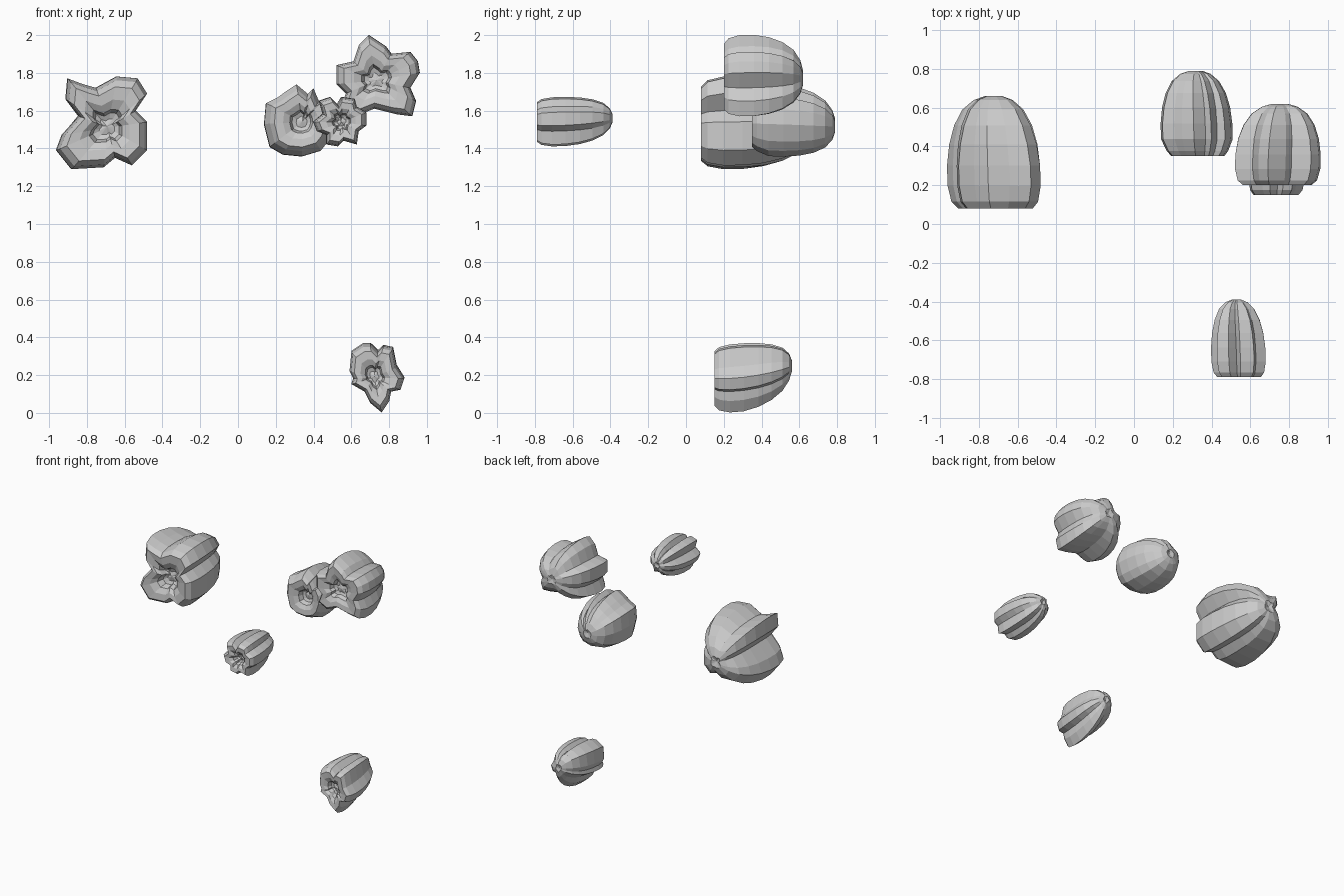
import bpy, bmesh

# Shared lengthwise profile: (share of outline radius, share of length from front)
PROFILE = [(.17, .15), (.29, .13), (.36, .05), (.55, .01), (.80, 0), (.93, .06),
           (1.0, .20), (1.0, .38), (.95, .57), (.84, .74), (.66, .88), (.42, .965), (.18, 1.0)]


def pod(name, center, y0, y1, outline, drift=(0, 0), front=1.0):
    """Lobed hollow-fronted pod: the outline (x, z) is swept along y by the profile."""
    cx, cz = center
    mean = sum(((x - cx) ** 2 + (z - cz) ** 2) ** .5 for x, z in outline) / len(outline)
    bm = bmesh.new()
    rings = []
    for i, (s, t) in enumerate(PROFILE):
        if i < 6:
            s *= front
        soft = .45 * max(0, t - .4)          # grooves get shallower toward the back
        ox, oz = drift[0] * t * t, drift[1] * t * t
        ring = []
        for x, z in outline:
            dx, dz = x - cx, z - cz
            k = s * (1 - soft + soft * mean / (dx * dx + dz * dz) ** .5)
            ring.append(bm.verts.new((cx + dx * k + ox, y0 + (y1 - y0) * t, cz + dz * k + oz)))
        rings.append(ring)
    n = len(outline)
    for a, b in zip(rings, rings[1:]):
        for j in range(n):
            bm.faces.new((a[j], a[(j + 1) % n], b[(j + 1) % n], b[j]))
    # cavity floor and slightly dimpled tail
    for ring, y in ((rings[0], PROFILE[0][1] - .02), (rings[-1], .975)):
        mid = sum((v.co for v in ring), ring[0].co * 0) / n
        tip = bm.verts.new((mid.x, y0 + (y1 - y0) * y, mid.z))
        for j in range(n):
            bm.faces.new((ring[j], ring[(j + 1) % n], tip))
    bmesh.ops.recalc_face_normals(bm, faces=bm.faces)
    me = bpy.data.meshes.new(name)
    bm.to_mesh(me)
    bm.free()
    bpy.context.collection.objects.link(bpy.data.objects.new(name, me))


# Large four-lobed pod on the left
pod("large_left_pod", (-.69, 1.51), .08, .66, [
    (-.90, 1.77), (-.91, 1.66), (-.84, 1.57), (-.93, 1.47), (-.96, 1.39), (-.88, 1.29),
    (-.71, 1.30), (-.65, 1.35), (-.56, 1.31), (-.48, 1.39), (-.48, 1.54), (-.54, 1.60),
    (-.48, 1.69), (-.53, 1.77), (-.64, 1.78), (-.75, 1.72), (-.82, 1.74)], (-.03, .01))

# Rounder pod in the middle
pod("middle_pod", (.34, 1.54), .35, .79, [
    (.31, 1.74), (.25, 1.70), (.21, 1.67), (.15, 1.64), (.14, 1.53), (.17, 1.41),
    (.24, 1.37), (.34, 1.36), (.44, 1.39), (.48, 1.44), (.51, 1.53), (.50, 1.61),
    (.47, 1.67), (.43, 1.65), (.40, 1.72), (.37, 1.69)], (-.02, -.02), .92)

# Five-lobed pod at the upper right
pod("upper_right_pod", (.73, 1.76), .20, .62, [
    (.69, 2.00), (.64, 1.95), (.61, 1.86), (.52, 1.84), (.52, 1.74), (.57, 1.69),
    (.54, 1.61), (.62, 1.57), (.72, 1.61), (.84, 1.58), (.92, 1.57), (.94, 1.65),
    (.91, 1.72), (.96, 1.80), (.95, 1.86), (.91, 1.91), (.81, 1.90), (.78, 1.94)], (.02, .01))

# Small slim pod nearest the front
pod("small_front_pod", (.55, 1.54), -.79, -.39, [
    (.49, 1.67), (.43, 1.65), (.45, 1.58), (.40, 1.54), (.42, 1.49), (.47, 1.47),
    (.47, 1.42), (.53, 1.41), (.56, 1.44), (.63, 1.42), (.64, 1.49), (.68, 1.52),
    (.68, 1.59), (.63, 1.62), (.62, 1.66), (.55, 1.67), (.53, 1.63)], (-.02, .02))

# Small five-lobed pod at the bottom
pod("lower_pod", (.72, .19), .15, .56, [
    (.66, .36), (.60, .32), (.59, .22), (.61, .18), (.60, .15), (.67, .11),
    (.70, .05), (.76, .00), (.80, .06), (.81, .11), (.86, .12), (.88, .18),
    (.84, .24), (.82, .34), (.77, .35), (.74, .32), (.70, .36)], (.01, .06))
